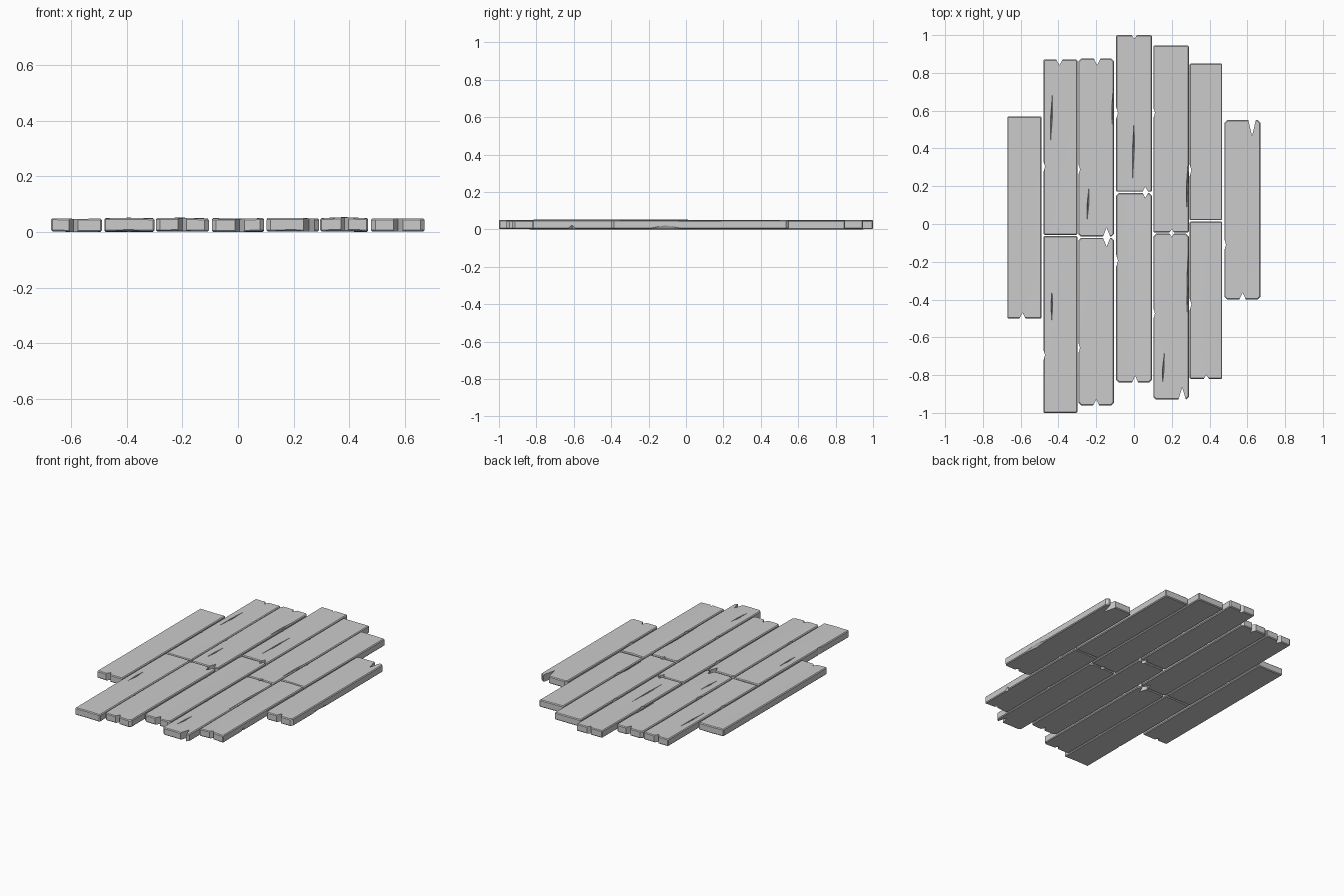
import bpy, bmesh, random
from mathutils import Vector

if "Cube" in bpy.data.objects:
    bpy.data.objects.remove(bpy.data.objects["Cube"])

random.seed(4)
BASE, TOP, CHAMFER, GAP = 0.007, 0.054, 0.005, 0.003

# each column of boards: centre x, width, y of the ends and of the joint between boards
COLUMNS = [
    (-.58, .182, (-.5, .57)),
    (-.39, .180, (-1, -.06, .87)),
    (-.2, .190, (-.96, -.07, .875)),
    (0, .188, (-.84, .168, 1)),
    (.196, .188, (-.93, -.048, .945)),
    (.381, .172, (-.82, .017, .85)),
    (.574, .192, (-.4, .55)),
]
ROUNDED = {4, 5, 6, 8, 12}      # worn boards, numbered from left, front to back
# end notches: x, y, depth
NOTCHES = [(-.59, -.5, .03), (-.395, .87, .03), (-.195, .875, .034), (-.145, -.07, .05),
           (-.2, -.96, .03), (.002, 1, .02), (.006, -.84, .036), (.06, .168, .03),
           (.2, -.048, .02), (.255, -.93, .065), (.383, -.82, .02), (.625, .55, .085),
           (.575, -.4, .036)]
# surface cracks: x, middle y, half length
CRACKS = [(-.437, .56, .13), (-.435, -.43, .09), (-.243, .11, .09), (-.113, .62, .13),
          (-.003, .4, .17), (.155, -.77, .09), (.285, -.29, .23), (.282, .2, .15)]


def make_object(name, bm):
    bmesh.ops.recalc_face_normals(bm, faces=bm.faces)
    mesh = bpy.data.meshes.new(name)
    bm.to_mesh(mesh)
    bm.free()
    ob = bpy.data.objects.new(name, mesh)
    bpy.context.collection.objects.link(ob)
    return ob


def volume(mesh):
    bm = bmesh.new()
    bm.from_mesh(mesh)
    v = bm.calc_volume()
    bm.free()
    return v


def cut(plank, x, y, w, h, z0=-.05, z1=.1, s0=1.0, s1=1.0, lean=0.0):
    """Cut a diamond prism, long axis along y; s0/s1 scale its lower and upper outline."""
    bm = bmesh.new()
    half, side = Vector((lean, h)), Vector((-w, 0))
    low, high = ([bm.verts.new((*(Vector((x, y)) + d * s), z)) for d in (half, side, -half, -side)]
                 for z, s in ((z0, s0), (z1, s1)))
    bm.faces.new(low[::-1])
    bm.faces.new(high)
    for i in range(4):
        j = (i + 1) % 4
        bm.faces.new((low[i], low[j], high[j], high[i]))
    cutter = make_object("notch_cutter", bm)
    cutter.hide_render = True
    before = plank.data.copy()
    mod = plank.modifiers.new("notch", 'BOOLEAN')
    mod.operation = 'DIFFERENCE'
    mod.solver = 'EXACT'
    mod.object = cutter
    bpy.context.view_layer.objects.active = plank
    bpy.ops.object.modifier_apply(modifier=mod.name)
    bpy.data.objects.remove(cutter)
    if not .9 < volume(plank.data) / volume(before) <= 1.0001:
        plank.data = before     # keep the uncut board if the cut went wrong


def plank_body(x0, x1, y0, y1, c):
    """Chamfered board, cut into strips so that it can be warped."""
    bm = bmesh.new()
    pts = [(x0 + c, y0), (x1 - c, y0), (x1, y0 + c), (x1, y1 - c),
           (x1 - c, y1), (x0 + c, y1), (x0, y1 - c), (x0, y0 + c)]
    face = bm.faces.new([bm.verts.new((x, y, BASE)) for x, y in pts])
    ext = bmesh.ops.extrude_face_region(bm, geom=[face])
    for v in ext['geom']:
        if isinstance(v, bmesh.types.BMVert):
            v.co.z = TOP
    rim = [e for e in bm.edges if abs(e.verts[0].co.z - e.verts[1].co.z) < 1e-5]
    bmesh.ops.bevel(bm, geom=rim, offset=CHAMFER, segments=1, affect='EDGES')
    cuts = [((0, y0 + (y1 - y0) * k / 5, 0), (0, 1, 0)) for k in range(1, 5)]
    cuts.append((((x0 + x1) / 2, 0, 0), (1, 0, 0)))
    for co, no in cuts:
        bmesh.ops.bisect_plane(bm, geom=bm.verts[:] + bm.edges[:] + bm.faces[:],
                               plane_co=co, plane_no=no)
    return bm


def carve(plank, x0, x1, y0, y1, number):
    """Cut the notches, cracks and edge nicks that fall on this board."""
    for x, y, d in NOTCHES:
        if x0 < x < x1 and min(abs(y - y0), abs(y - y1)) < .01:
            cut(plank, x, y, .01 + .2 * min(d, .05), d)
    for x, y, h in CRACKS:
        if x0 < x < x1 and y0 < y < y1:
            cut(plank, x, y, .005, h, TOP - .016, TOP + .008, .25, 1.3, random.uniform(0, .006))
    # one small nick on the left edge, a tapered chip under two right edges
    if number > 1:
        nick = -.11 if number == 12 else y0 + (y1 - y0) * random.uniform(.3, .7)
        cut(plank, x0, nick, .009, .03)
    if number in (10, 12):
        y, h = (-.61, .03) if number == 10 else (-.11, .13)
        cut(plank, x1, y, .014, h, -.002, .026, 1.2, .05)


def warp(plank, x0, x1, y0, y1, number):
    """Tilt, ridge and bow the board by a few thousandths."""
    tilt, crown, bow = (random.uniform(-1, 1) for _ in range(3))
    if number == 10:
        tilt, crown = 0, 1.9
    for v in plank.data.vertices:
        u = (v.co.x - x0) / (x1 - x0) * 2 - 1
        t = (v.co.y - y0) / (y1 - y0) * 2 - 1
        v.co.z += .0014 * tilt * u + .002 * crown * (1 - abs(u)) + .0015 * bow * (1 - t * t)


# lay the boards column by column, with a narrow gap at each joint
planks = []
for cx, width, ends in COLUMNS:
    for k in range(len(ends) - 1):
        number = len(planks) + 1
        box = (cx - width / 2, cx + width / 2,
               ends[k] + (GAP if k else 0),
               ends[k + 1] - (GAP if k + 2 < len(ends) else 0))
        corner = .015 if number in ROUNDED else .005
        plank = make_object(f"plank_{number:02d}", plank_body(*box, corner))
        carve(plank, *box, number)
        warp(plank, *box, number)
        bpy.ops.object.select_all(action='DESELECT')
        plank.select_set(True)
        bpy.context.view_layer.objects.active = plank
        bpy.ops.object.shade_smooth_by_angle(angle=.35)
        planks.append(plank)

# rest the lowest board on the ground
low = min(v.co.z for o in planks for v in o.data.vertices)
for o in planks:
    for v in o.data.vertices:
        v.co.z -= low
